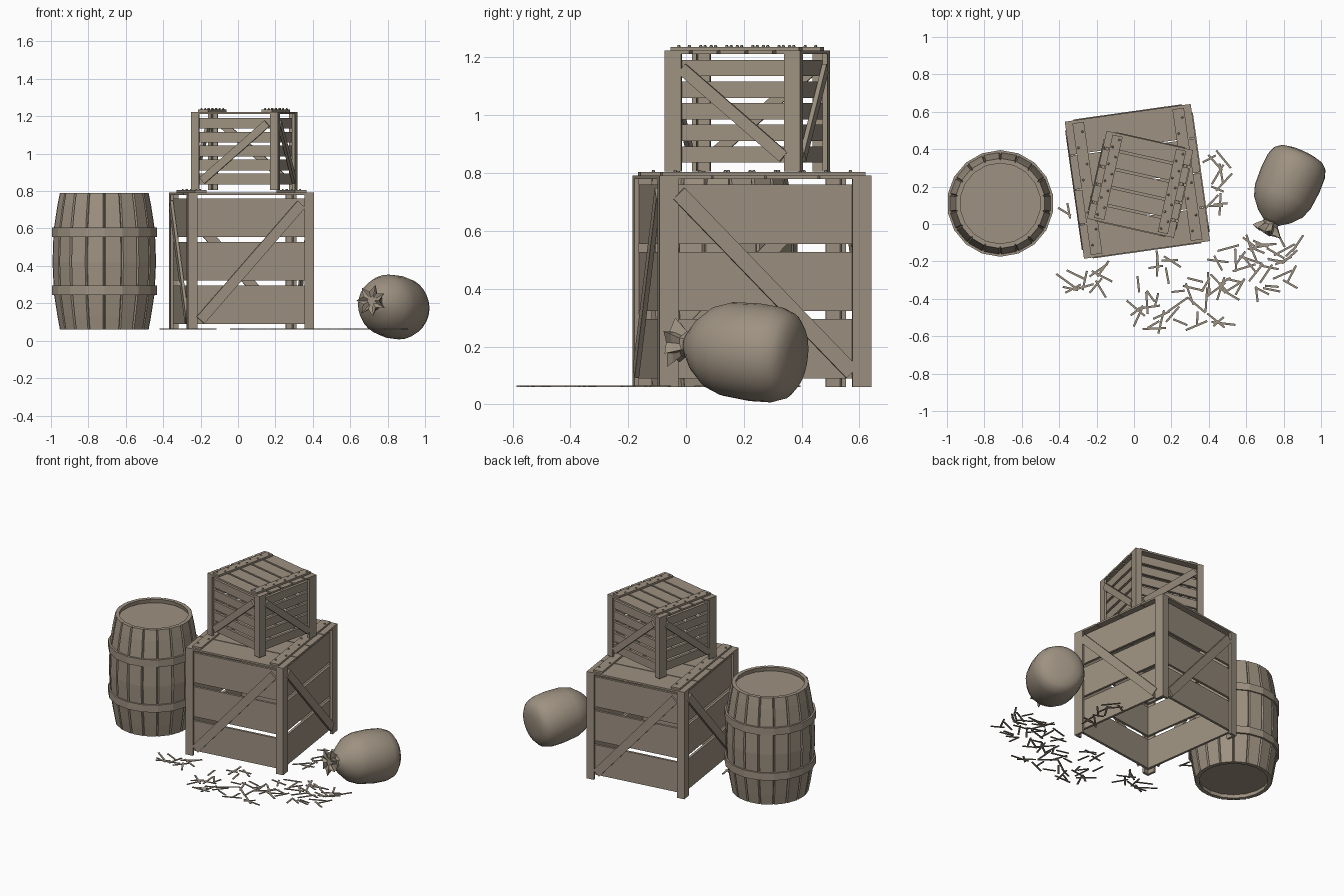
import bpy, bmesh, random
from math import pi, sin, cos, atan2, hypot, radians
from mathutils import Matrix, Vector

if "Cube" in bpy.data.objects:
    bpy.data.objects.remove(bpy.data.objects["Cube"])
random.seed(4)
GROUND = 0.06

mat = bpy.data.materials.new("dusty_brown")
mat.use_nodes = True
mat.diffuse_color = (0.34, 0.285, 0.22, 1)
mat.node_tree.nodes["Principled BSDF"].inputs["Base Color"].default_value = mat.diffuse_color


def finish(name, bm, place=Matrix(), smooth=False):
    bmesh.ops.recalc_face_normals(bm, faces=bm.faces)
    mesh = bpy.data.meshes.new(name)
    for f in bm.faces:
        f.smooth = smooth
    bm.to_mesh(mesh)
    bm.free()
    mesh.materials.append(mat)
    obj = bpy.data.objects.new(name, mesh)
    obj.matrix_world = place
    bpy.context.collection.objects.link(obj)
    return obj


def box(bm, size, loc, turn=Matrix(), frame=Matrix()):
    m = frame @ Matrix.Translation(loc) @ turn @ Matrix.Diagonal((*size, 1))
    bmesh.ops.create_cube(bm, size=1, matrix=m)


def loft(bm, rings, caps=True, closed=False):
    """Skin a list of point rings, optionally capped or joined end to end."""
    vs = [[bm.verts.new(p) for p in ring] for ring in rings]
    n = len(vs[0])
    pairs = list(zip(vs, vs[1:])) + ([(vs[-1], vs[0])] if closed else [])
    for a, b in pairs:
        for i in range(n):
            j = (i + 1) % n
            bm.faces.new((a[i], a[j], b[j], b[i]))
    if caps and not closed:
        bm.faces.new(vs[0])
        bm.faces.new(vs[-1])


def crate(label, centre, angle, w, d, z0, z1, post, rows, gap, lid_rows, lid_gap,
          brace, batten):
    place = Matrix.Translation((*centre, 0)) @ Matrix.Rotation(radians(angle), 4, "Z")
    t = 0.016
    h = z1 - z0
    posts, slats, braces = bmesh.new(), bmesh.new(), bmesh.new()
    for k in range(4):
        frame = Matrix.Rotation(k * pi / 2, 4, "Z")
        odd = k % 2
        wide, out = (d, w / 2) if odd else (w, d / 2)
        span = wide - (2 * t if odd else 0)
        # Upright edge boards
        for s in (-1, 1):
            box(posts, (post, t, h), (s * (span - post) / 2, -out + t / 2, z0 + h / 2), frame=frame)
        # Horizontal side boards
        low, high = z0 + 0.03, z1 - 0.02
        pitch = (high - low + gap) / rows
        for i in range(rows):
            z = low + pitch * (i + 0.5) - gap / 2
            box(slats, (wide - 2 * t, t, pitch - gap), (0, -out + 1.5 * t, z), frame=frame)
        # Diagonal brace, mirrored on alternate sides
        dx, dz = wide - 2 * post - 0.035, h - 0.1
        lean = atan2(dz, dx) * (1 if odd else -1)
        box(braces, (hypot(dx, dz), t, brace), (0, -out + t / 2 - 0.005, z0 + h / 2),
            Matrix.Rotation(lean, 4, "Y"), frame)
    finish(label + "_posts", posts, place)
    finish(label + "_side_boards", slats, place)
    finish(label + "_braces", braces, place)

    # Lid boards, battens and nail heads
    lid, bats, nails = bmesh.new(), bmesh.new(), bmesh.new()
    bx, bw, bl = batten
    pitch = (d + lid_gap) / lid_rows
    for i in range(lid_rows):
        y = -d / 2 + pitch * (i + 0.5) - lid_gap / 2
        box(lid, (w, pitch - lid_gap, 0.012), (0, y, z1 + 0.006))
        for s in (-1, 1):
            for a in (-1, 1):
                spot = (s * bx + a * bw * 0.25, y * 0.94 + a * pitch * 0.22, z1 + 0.027)
                bmesh.ops.create_cone(nails, cap_ends=True, segments=6, radius1=0.007,
                                      radius2=0.004, depth=0.008,
                                      matrix=Matrix.Translation(spot))
    for s in (-1, 1):
        box(bats, (bw, bl, 0.013), (s * bx, 0, z1 + 0.018))
    finish(label + "_lid_boards", lid, place)
    finish(label + "_lid_battens", bats, place)
    finish(label + "_nails", nails, place)


crate("large_crate", (0.018, 0.228), 8, 0.68, 0.74, GROUND, 0.78, 0.05,
      3, 0.028, 4, 0.006, 0.055, (0.27, 0.062, 0.71))
crate("small_crate", (0.033, 0.212), -12.5, 0.475, 0.48, 0.806, 1.212, 0.042,
      5, 0.018, 5, 0.012, 0.042, (0.174, 0.055, 0.455))

# Barrel staves
barrel_place = Matrix.Translation((-0.715, 0.11, 0))
STAVES = 18
profile = [(0.06, 0.24), (0.13, 0.253), (0.25, 0.272), (0.42, 0.28),
           (0.59, 0.274), (0.72, 0.254), (0.79, 0.24)]
staves = bmesh.new()
half = pi / STAVES
for k in range(STAVES):
    mid = 2 * half * k
    rings = []
    for z, r in profile:
        section = [(-1, -0.025), (-1, -0.009), (-0.86, 0), (0.86, 0), (1, -0.009), (1, -0.025)]
        rings.append([((r + o) * cos(mid + a * half), (r + o) * sin(mid + a * half), z)
                      for a, o in section])
    loft(staves, rings)
finish("barrel_staves", staves, barrel_place)

# Barrel hoops
hoops = bmesh.new()
for low, high in ((0.245, 0.295), (0.555, 0.605)):
    rings = []
    for k in range(STAVES):
        a = 2 * half * (k + 0.5)
        rings.append([(r * cos(a), r * sin(a), z)
                      for r, z in ((0.265, low), (0.285, low), (0.285, high), (0.265, high))])
    loft(hoops, rings, closed=True)
finish("barrel_hoops", hoops, barrel_place)

# Recessed barrel ends
heads = bmesh.new()
for z in (0.095, 0.755):
    bmesh.ops.create_cone(heads, cap_ends=True, segments=STAVES, radius1=0.226, radius2=0.226,
                          depth=0.015, matrix=Matrix.Translation((0, 0, z)))
finish("barrel_heads", heads, barrel_place)

# Sack lying on its side, turned about its neck
axis = Vector((0.405, 0.909, -0.11))
sack_place = Matrix.Translation((0.735, 0.01, 0.208)) @ axis.to_track_quat("Z", "Y").to_matrix().to_4x4()
outline = [(-0.005, 0.04), (0.01, 0.06), (0.035, 0.095), (0.09, 0.142), (0.15, 0.163), (0.25, 0.17),
           (0.33, 0.166), (0.375, 0.15), (0.4, 0.12), (0.412, 0.07), (0.414, 0.01)]
sack = bmesh.new()
loft(sack, [[(r * cos(i * pi / 14), r * sin(i * pi / 14), z) for i in range(28)] for z, r in outline])
finish("sack_body", sack, sack_place, smooth=True)

# Gathered cloth at the sack mouth
POINTS = 7
ruffle = bmesh.new()
rings = []
for z, outer, inner in ((0.01, 0.045, 0.045), (-0.02, 0.045, 0.036), (-0.045, 0.07, 0.046),
                        (-0.065, 0.088, 0.048), (-0.055, 0.03, 0.02)):
    ring = []
    for i in range(POINTS * 2):
        a, r = i * pi / POINTS, inner if i % 2 else outer
        ring.append((r * cos(a), r * sin(a), z + (0.012 if i % 4 == 0 else 0)))
    rings.append(ring)
loft(ruffle, rings)
finish("sack_ruffle", ruffle, sack_place)

# Loose straw scattered in patches: x range, y range, number
straw = bmesh.new()
for x0, x1, y0, y1, count in ((-0.38, -0.15, -0.36, -0.22, 11), (0.0, 0.5, -0.56, -0.18, 40),
                              (0.5, 0.88, -0.38, -0.08, 36), (0.4, 0.52, 0.06, 0.36, 11),
                              (-0.4, -0.34, 0.03, 0.08, 2)):
    for i in range(count):
        spot = (random.uniform(x0, x1), random.uniform(y0, y1), GROUND + 0.003)
        box(straw, (random.uniform(0.07, 0.13), 0.011, 0.004), spot,
            Matrix.Rotation(random.uniform(0, pi), 4, "Z"))
finish("loose_straw", straw)
